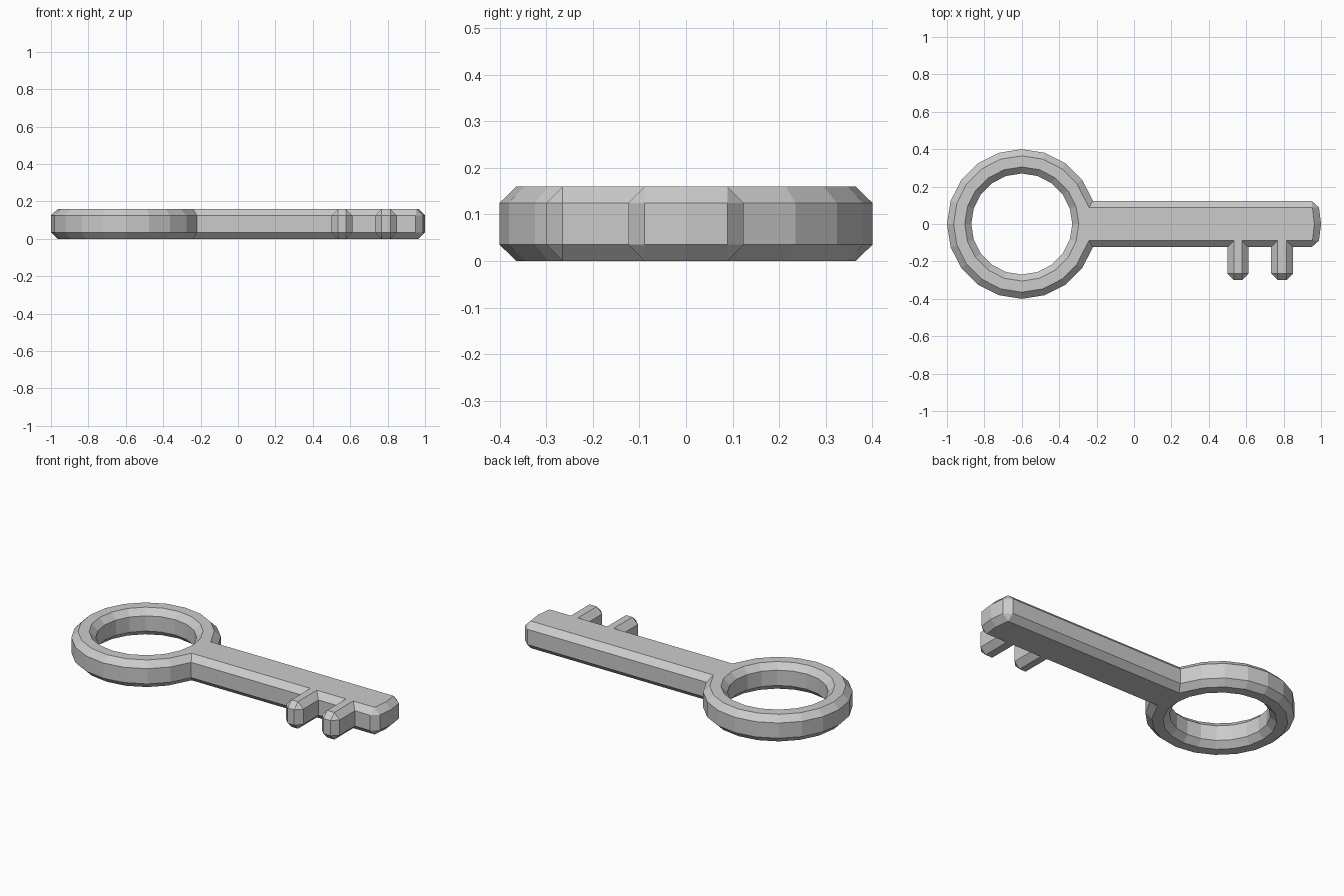
import bpy, bmesh
from math import cos, sin, radians
from mathutils import Vector
from mathutils.geometry import tessellate_polygon

if "Cube" in bpy.data.objects:
    bpy.data.objects.remove(bpy.data.objects["Cube"])

H, B = 0.16, 0.035        # thickness and bevel width
CX, SIDES = -0.6, 20      # bow centre and side count


def circle(r, ks):
    return [Vector((CX + r * cos(radians(18 * k)), r * sin(radians(18 * k)))) for k in ks]


# Sharp outline, counter-clockwise: bow, lower shaft edge with teeth, tip
outline = circle(0.4, range(1, SIDES))
W = outline[0].y
chamfered = set()


def add(x, y, cut=False):
    if cut:
        chamfered.add(len(outline))
    outline.append(Vector((x, y)))


for x0, x1 in ((0.5, 0.612), (0.733, 0.85)):
    add(x0, -W)
    add(x0, -0.3, True)
    add(x1, -0.3, True)
    add(x1, -W)
add(0.985, -W, True)
add(1.0, 0)
add(0.985, W, True)


def inset(i):
    # Mitred inward offset of an outline corner
    p = outline[i]
    d0 = (p - outline[i - 1]).normalized()
    d1 = (outline[(i + 1) % len(outline)] - p).normalized()
    n0, n1 = Vector((-d0.y, d0.x)), Vector((-d1.y, d1.x))
    return p + (n0 + n1) * (B / (1 + n0.dot(n1)))


def wall(i):
    # One or two wall points for a corner
    p = outline[i]
    if i not in chamfered:
        return [p]
    q, r = outline[i - 1], outline[(i + 1) % len(outline)]
    return [p + (q - p).normalized() * B, p + (r - p).normalized() * B]


bm = bmesh.new()


def verts(points, z):
    return [bm.verts.new((p.x, p.y, z)) for p in points]


def build_loop(caps, walls):
    # Side walls plus both bevel bands; returns bottom and top cap vertices
    low, high = verts(caps, 0), verts(caps, H)
    a = [verts(w, B) for w in walls]
    b = [verts(w, H - B) for w in walls]
    n = len(caps)
    for i in range(n):
        j = (i + 1) % n
        bm.faces.new((low[i], low[j], a[j][0], a[i][-1]))
        bm.faces.new((a[i][-1], a[j][0], b[j][0], b[i][-1]))
        bm.faces.new((b[i][-1], b[j][0], high[j], high[i]))
        if len(a[i]) == 2:
            bm.faces.new((low[i], a[i][0], a[i][1]))
            bm.faces.new((a[i][0], a[i][1], b[i][1], b[i][0]))
            bm.faces.new((b[i][0], b[i][1], high[i]))
    return low, high


idx = range(len(outline))
outer = build_loop([inset(i) for i in idx], [wall(i) for i in idx])
hole = build_loop(circle(0.305, range(SIDES)), [[p] for p in circle(0.27, range(SIDES))])

# Flat top and bottom with the bow hole
for o, h in zip(outer, hole):
    ring = o + h
    for tri in tessellate_polygon([[v.co for v in o], [v.co for v in h]]):
        bm.faces.new([ring[k] for k in tri])

bmesh.ops.recalc_face_normals(bm, faces=bm.faces)
bmesh.ops.dissolve_limit(bm, angle_limit=radians(0.5), verts=bm.verts, edges=bm.edges)
mesh = bpy.data.meshes.new("key")
bm.to_mesh(mesh)
bm.free()
bpy.context.collection.objects.link(bpy.data.objects.new("key", mesh))
